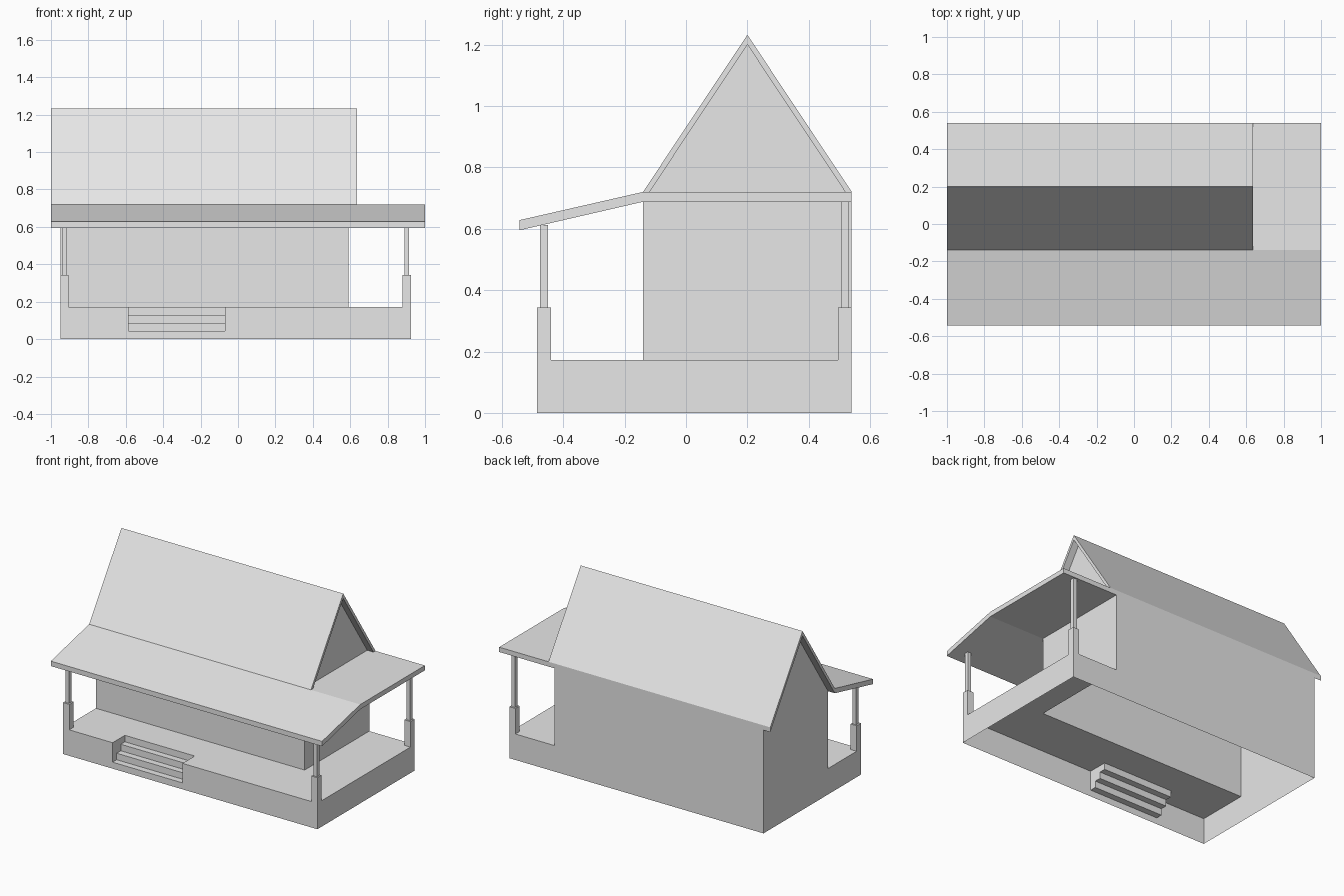
import bpy

cube = bpy.data.objects.get("Cube")
if cube:
    bpy.data.objects.remove(cube, do_unlink=True)

GREY = (0.8, 0.8, 0.8, 1)
grey = bpy.data.materials.new("light_grey")
grey.use_nodes = True
grey.diffuse_color = GREY
grey.node_tree.nodes["Principled BSDF"].inputs["Base Color"].default_value = GREY

# Main dimensions
LEFT, RIGHT, FRONT, BACK = -0.95, 0.925, -0.485, 0.54
HOUSE_FRONT, HOUSE_END = -0.14, 0.59
DECK, CEILING, EAVE = 0.173, 0.688, 0.72
RIDGE_Y, RIDGE, INNER_RIDGE = 0.2, 1.232, 1.2
STAIR_L, STAIR_R, TREAD, STEPS = -0.585, -0.07, 0.043, 3


def add(name, verts, faces):
    mesh = bpy.data.meshes.new(name)
    mesh.from_pydata(verts, [], faces)
    mesh.materials.append(grey)
    obj = bpy.data.objects.new(name, mesh)
    bpy.context.collection.objects.link(obj)
    return obj


def panel(name, points):
    """One flat sheet."""
    return add(name, points, [list(range(len(points)))])


def extrude_x(name, profile, x0, x1, closed=True):
    """Sweep a y-z profile along x; a closed profile gets end caps."""
    n = len(profile)
    verts = [(x, y, z) for x in (x0, x1) for y, z in profile]
    faces = [[i, n + i, n + (i + 1) % n, (i + 1) % n]
             for i in range(n if closed else n - 1)]
    if closed:
        faces += [list(range(n)), list(range(2 * n - 1, n - 1, -1))]
    return add(name, verts, faces)


def box(name, x0, x1, y0, y1, z0, z1):
    return extrude_x(name, [(y0, z0), (y0, z1), (y1, z1), (y1, z0)], x0, x1)


# Wrap-around porch deck, notched for the stairs
stair_back = FRONT + STEPS * TREAD
deck_plan = [(LEFT, FRONT), (STAIR_L, FRONT), (STAIR_L, stair_back),
             (STAIR_R, stair_back), (STAIR_R, FRONT), (RIGHT, FRONT),
             (RIGHT, BACK), (HOUSE_END, BACK), (HOUSE_END, HOUSE_FRONT),
             (LEFT, HOUSE_FRONT)]
panel("porch_deck", [(x, y, DECK) for x, y in deck_plan])

# Foundation skirt, open underneath
front_outline = [(LEFT, 0), (RIGHT, 0), (RIGHT, DECK), (STAIR_R, DECK),
                 (STAIR_R, TREAD), (STAIR_L, TREAD), (STAIR_L, DECK), (LEFT, DECK)]
panel("foundation_front", [(x, FRONT, z) for x, z in front_outline])
panel("foundation_right", [(RIGHT, FRONT, 0), (RIGHT, BACK, 0),
                           (RIGHT, BACK, DECK), (RIGHT, FRONT, DECK)])
panel("foundation_back", [(RIGHT, BACK, 0), (LEFT, BACK, 0),
                          (LEFT, BACK, DECK), (RIGHT, BACK, DECK)])
panel("foundation_left", [(LEFT, BACK, 0), (LEFT, FRONT, 0),
                          (LEFT, FRONT, DECK), (LEFT, BACK, DECK)])

# Recessed stairs and their side cheeks
rise = (DECK - TREAD) / STEPS
zigzag = [(FRONT, TREAD)]
for i in range(STEPS):
    y, z = FRONT + (i + 1) * TREAD, TREAD + i * rise
    zigzag += [(y, z), (y, z + rise)]
extrude_x("stairs", zigzag, STAIR_L, STAIR_R, closed=False)
cheek = zigzag + [(FRONT, DECK)]
panel("stair_cheek_left", [(STAIR_L, y, z) for y, z in cheek])
panel("stair_cheek_right", [(STAIR_R, y, z) for y, z in reversed(cheek)])

# House walls
panel("front_wall", [(LEFT, HOUSE_FRONT, DECK), (HOUSE_END, HOUSE_FRONT, DECK),
                     (HOUSE_END, HOUSE_FRONT, CEILING), (LEFT, HOUSE_FRONT, CEILING)])
panel("back_wall", [(HOUSE_END, BACK, DECK), (LEFT, BACK, DECK),
                    (LEFT, BACK, CEILING), (HOUSE_END, BACK, CEILING)])
panel("right_wall", [(HOUSE_END, HOUSE_FRONT, DECK), (HOUSE_END, BACK, DECK),
                     (HOUSE_END, BACK, CEILING), (HOUSE_END, HOUSE_FRONT, CEILING)])
panel("left_wall", [(LEFT, BACK, DECK), (LEFT, HOUSE_FRONT, DECK),
                    (LEFT, HOUSE_FRONT, CEILING), (LEFT, BACK, CEILING)])

# Gable end walls, set back under the roof edge
inset = 0.02
panel("gable_right", [(HOUSE_END, HOUSE_FRONT + inset, EAVE),
                      (HOUSE_END, BACK - inset, EAVE),
                      (HOUSE_END, RIDGE_Y, INNER_RIDGE)])
panel("gable_left", [(LEFT, BACK, CEILING), (LEFT, HOUSE_FRONT, CEILING),
                     (LEFT, RIDGE_Y, INNER_RIDGE)])

# Roofs: steep gable, flat side roof, sloping porch roof
extrude_x("gable_roof",
          [(HOUSE_FRONT, CEILING), (HOUSE_FRONT, EAVE), (RIDGE_Y, RIDGE),
           (BACK, EAVE), (BACK, CEILING), (RIDGE_Y, INNER_RIDGE)], -1, 0.636)
box("flat_roof", LEFT, 1, HOUSE_FRONT, BACK, CEILING, EAVE)
extrude_x("porch_roof", [(-0.543, 0.595), (-0.543, 0.628),
                         (HOUSE_FRONT, EAVE), (HOUSE_FRONT, CEILING)], -1, 1)

# Porch posts: wide pedestal with a slim shaft
WIDE, SLIM = 0.0225, 0.013
posts = {"front_left": (LEFT + WIDE, FRONT + WIDE, 0.613),
         "front_right": (RIGHT - WIDE, FRONT + WIDE, 0.613),
         "back_right": (RIGHT - WIDE, BACK - WIDE, CEILING)}
for place, (x, y, top) in posts.items():
    for part, r, z0, z1 in (("pedestal", WIDE, DECK, 0.343), ("shaft", SLIM, 0.343, top)):
        box(f"{place}_post_{part}", x - r, x + r, y - r, y + r, z0, z1)
